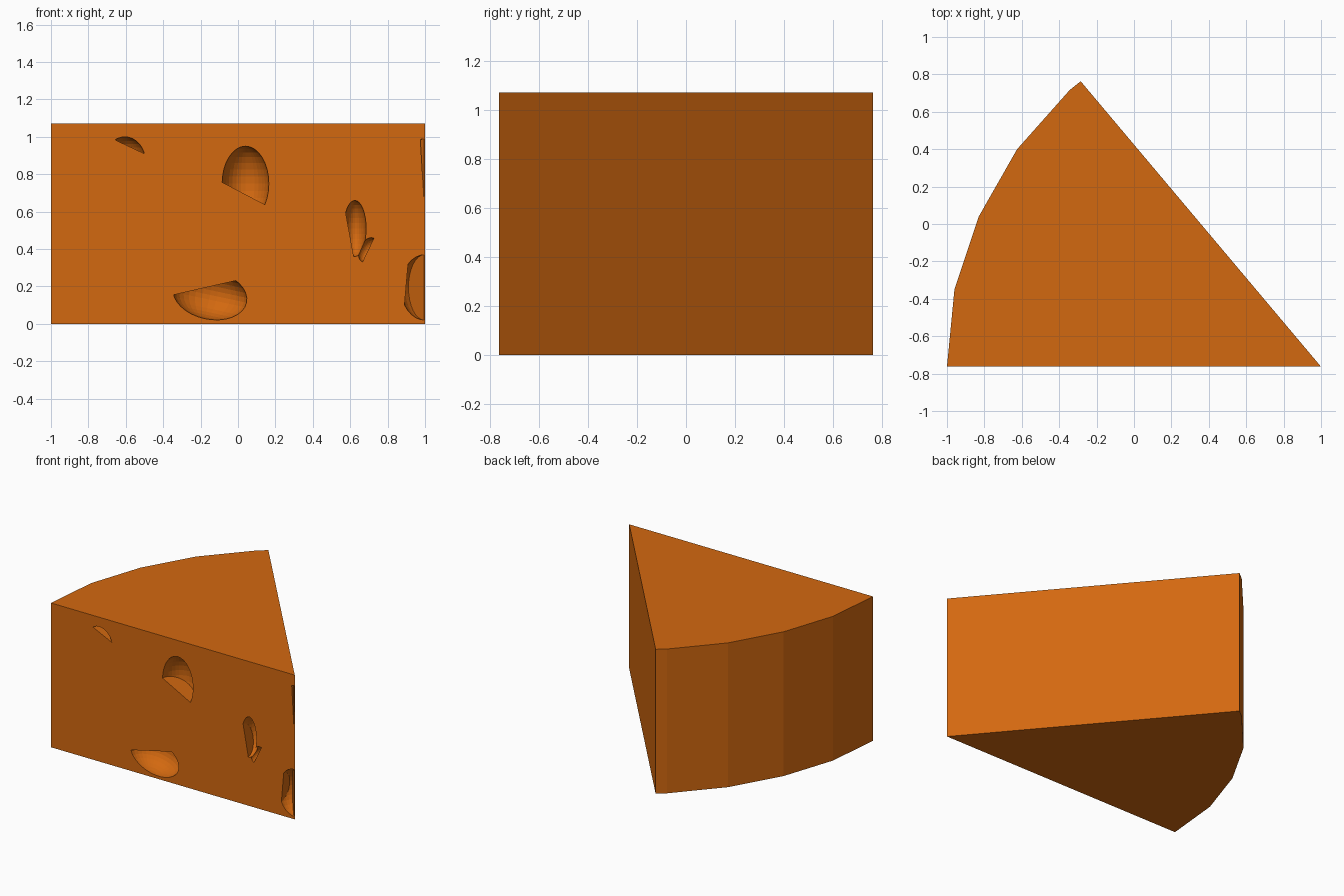
import bpy, bmesh, math
from mathutils import Matrix, Vector

if "Cube" in bpy.data.objects:
    bpy.data.objects.remove(bpy.data.objects["Cube"])

HEIGHT, FRONT = 1.07, -0.763
OUTLINE = [(-1, FRONT), (1, FRONT), (-0.285, 0.763), (-0.345, 0.715),
           (-0.625, 0.40), (-0.83, 0.04), (-0.96, -0.35)]

mat = bpy.data.materials.new("cheese_orange")
mat.diffuse_color = (0.65, 0.14, 0.005, 1)
mat.use_nodes = True
mat.node_tree.nodes["Principled BSDF"].inputs["Base Color"].default_value = mat.diffuse_color


def make_object(name, bm):
    bmesh.ops.recalc_face_normals(bm, faces=bm.faces[:])
    mesh = bpy.data.meshes.new(name)
    bm.to_mesh(mesh)
    bm.free()
    mesh.materials.append(mat)
    obj = bpy.data.objects.new(name, mesh)
    bpy.context.collection.objects.link(obj)
    return obj


def slice_off(bm, point, normal):
    bmesh.ops.bisect_plane(bm, geom=bm.verts[:] + bm.edges[:] + bm.faces[:], dist=1e-5,
                           plane_co=point, plane_no=normal, clear_outer=True)
    bmesh.ops.holes_fill(bm, edges=[e for e in bm.edges if e.is_boundary], sides=0)


# Wedge body: extruded outline
bm = bmesh.new()
base = bm.faces.new([bm.verts.new((x, y, 0)) for x, y in OUTLINE])
ext = bmesh.ops.extrude_face_region(bm, geom=[base])
top = [v for v in ext["geom"] if isinstance(v, bmesh.types.BMVert)]
bmesh.ops.translate(bm, verts=top, vec=(0, 0, HEIGHT))
wedge = make_object("cheese_wedge", bm)

# Holes: centre xz, radii (width, depth, height), tilt, cut line a -> b (left side kept)
HOLES = [
    ((-0.605, 0.87), (0.11, 0.11, 0.13), 0, (-0.66, 0.985), (-0.50, 0.91)),
    ((0.04, 0.75), (0.125, 0.14, 0.20), 0, (-0.09, 0.76), (0.13, 0.645)),
    ((-0.15, 0.155), (0.20, 0.15, 0.13), -12, (0.005, 0.235), (-0.345, 0.155)),
    ((0.625, 0.51), (0.06, 0.10, 0.15), 0, (0.57, 0.625), (0.615, 0.38)),
    ((0.695, 0.395), (0.07, 0.06, 0.045), 64, (0.665, 0.33), (0.725, 0.455)),
    ((1.0, 0.195), (0.13, 0.134, 0.175), 0, (0.91, 0.33), (0.89, 0.10)),
    ((1.0, 0.815), (0.13, 0.134, 0.175), 0, (0.975, 0.98), (0.995, 0.65)),
]
side_normal = Vector((1.526, 1.285, 0)).normalized()
side_point = Vector((1, FRONT, 0)) - side_normal * 0.005

for i, (centre, radii, tilt, a, b) in enumerate(HOLES):
    bm = bmesh.new()
    bmesh.ops.create_uvsphere(bm, u_segments=32, v_segments=16, radius=1)
    bm.transform(Matrix.Translation((centre[0], FRONT, centre[1]))
                 @ Matrix.Rotation(math.radians(-tilt), 4, 'Y')
                 @ Matrix.Diagonal((*radii, 1)))
    slice_off(bm, (a[0], FRONT, a[1]), (b[1] - a[1], 0, a[0] - b[0]))
    # keep the sloping side face intact
    slice_off(bm, side_point, side_normal)
    cutter = make_object(f"hole_cutter_{i}", bm)
    cutter.hide_render = True
    mod = wedge.modifiers.new("hole", 'BOOLEAN')
    mod.operation, mod.solver, mod.object = 'DIFFERENCE', 'EXACT', cutter
    bpy.context.view_layer.objects.active = wedge
    bpy.ops.object.modifier_apply(modifier=mod.name)
    bpy.data.objects.remove(cutter)
